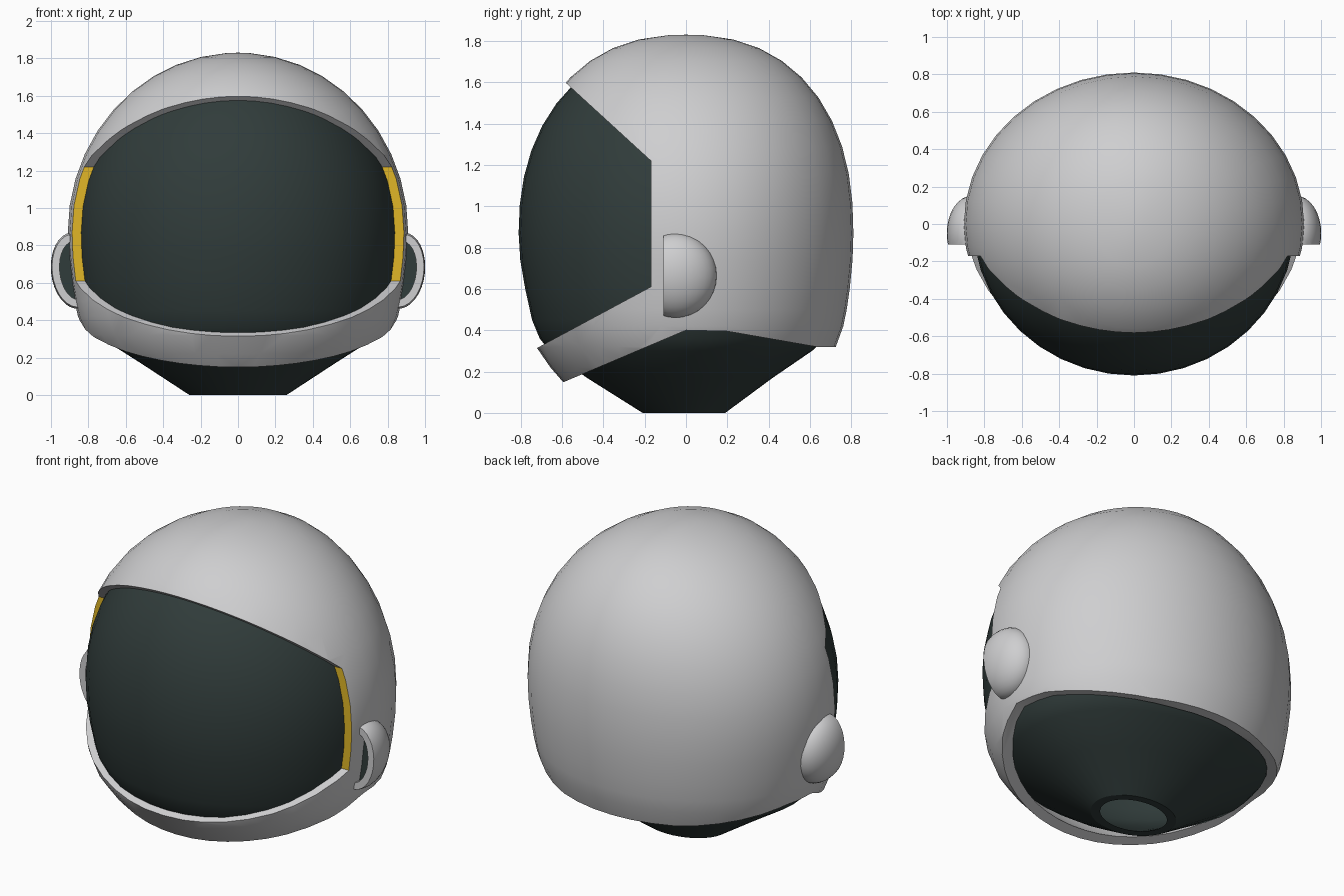
import bpy, bmesh, math
from mathutils import Vector, Matrix

if "Cube" in bpy.data.objects:
    bpy.data.objects.remove(bpy.data.objects["Cube"])


def material(name, rgb):
    m = bpy.data.materials.new(name)
    m.diffuse_color = (*rgb, 1)
    m.use_nodes = True
    m.node_tree.nodes["Principled BSDF"].inputs["Base Color"].default_value = m.diffuse_color
    return m


GREY = material("light grey", (0.62, 0.62, 0.63))
DARK = material("dark glass", (0.03, 0.045, 0.043))
GOLD = material("gold trim", (0.75, 0.47, 0.02))
ZC, SEG = 0.87, 40


def make(name, bm, mats):
    bmesh.ops.recalc_face_normals(bm, faces=bm.faces)
    me = bpy.data.meshes.new(name)
    bm.to_mesh(me)
    bm.free()
    ob = bpy.data.objects.new(name, me)
    bpy.context.collection.objects.link(ob)
    for m in mats:
        me.materials.append(m)
    return ob


def activate(ob):
    bpy.ops.object.select_all(action='DESELECT')
    ob.select_set(True)
    bpy.context.view_layer.objects.active = ob


def smooth(ob, angle=38):
    activate(ob)
    bpy.ops.object.shade_smooth_by_angle(angle=math.radians(angle))


def lathe(name, rings, mats):
    """Elliptical rings (z, x radius, front radius, back radius); zero radius = pole."""
    bm = bmesh.new()
    loops = []
    for z, rx, rf, rb in rings:
        if rx == 0:
            loops.append([bm.verts.new((0, 0, z))])
            continue
        loop = []
        for i in range(SEG):
            a = 2 * math.pi * i / SEG
            s = math.sin(a)
            loop.append(bm.verts.new((rx * math.cos(a), s * (rf if s < 0 else rb), z)))
        loops.append(loop)
    for a, b in zip(loops, loops[1:]):
        if len(a) == len(b) == 1:
            continue
        for i in range(SEG):
            j = (i + 1) % SEG
            if len(b) == 1:
                bm.faces.new((a[i], a[j], b[0]))
            elif len(a) == 1:
                bm.faces.new((a[0], b[j], b[i]))
            else:
                bm.faces.new((a[i], a[j], b[j], b[i]))
    return make(name, bm, mats)


def dome(h, rx, rf, rb, n):
    """Upper half rings; x follows an ellipse, y a slightly fuller curve."""
    out = []
    for k in range(11):
        u = math.sin(math.radians(8.6 * k))
        fx = math.sqrt(1 - u * u)
        fy = (1 - u ** n) ** (1 / n)
        out.append((ZC + h * u, rx * fx, rf * fy, rb * fy))
    return out + [(ZC + h, 0, 0, 0)]


def prism(name, pts):
    """Side profile (y, z) extruded across x, used as a cutter."""
    bm = bmesh.new()
    f = bm.faces.new([bm.verts.new((-1.5, y, z)) for y, z in pts])
    ext = bmesh.ops.extrude_face_region(bm, geom=[f])
    bmesh.ops.translate(bm, vec=(3, 0, 0),
                        verts=[v for v in ext['geom'] if isinstance(v, bmesh.types.BMVert)])
    ob = make(name, bm, [GREY])
    ob.hide_render = True
    return ob


# outer shell
low = [(0.08, 0.64), (0.15, 0.735), (0.22, 0.81), (0.32, 0.895), (0.42, 0.94),
       (0.5, 0.96), (0.6, 0.978), (0.74, 0.995)]
rings = [(z, 0.91 * f, 0.81 * f, 0.81 * f) for z, f in low] + dome(0.96, 0.91, 0.81, 0.81, 2.3)
shell = lathe("helmet_shell", rings, [GREY, GOLD])
activate(shell)
mod = shell.modifiers.new("thickness", 'SOLIDIFY')
mod.thickness = 0.055
mod.offset = -1
bpy.ops.object.modifier_apply(modifier=mod.name)

# face opening and neck opening
cutters = [
    prism("face_cutter", [(-0.17, 0.61), (-0.17, 1.22), (-1.0, 1.98), (-1.0, 0.164)]),
    prism("neck_cutter", [(-1, -0.024), (0, 0.40), (0.2, 0.395), (0.63, 0.32),
                          (1, 0.32), (1, -0.5), (-1, -0.5)]),
]
for c in cutters:
    activate(shell)
    mod = shell.modifiers.new("cut", 'BOOLEAN')
    mod.operation = 'DIFFERENCE'
    mod.solver = 'EXACT'
    mod.object = c
    bpy.ops.object.modifier_apply(modifier=mod.name)
    bpy.data.objects.remove(c)

# gold on the upright side edges of the face opening
for p in shell.data.polygons:
    gold = p.normal.y < -0.99 and abs(p.center.y + 0.17) < 0.005 and abs(p.center.x) > 0.7
    p.material_index = 1 if gold else 0
smooth(shell)

# dark visor and neck liner, one hollow body with a hole underneath
outer = [(0, 0.26, 0.21, 0.19), (0.17, 0.52, 0.48, 0.42), (0.3, 0.725, 0.66, 0.61),
         (0.36, 0.775, 0.708, 0.675), (0.45, 0.81, 0.745, 0.715), (0.6, 0.84, 0.778, 0.74),
         (0.74, 0.856, 0.802, 0.755)] + dome(0.92, 0.86, 0.81, 0.765, 2.2)
inner = [(z if z < ZC else ZC + (z - ZC) * 0.94,
          max(rx - 0.055, rx * 0.6), max(rf - 0.05, rf * 0.6), max(rb - 0.045, rb * 0.6))
         for z, rx, rf, rb in outer]
visor = lathe("visor_and_liner", inner[::-1] + outer, [DARK])
smooth(visor, 30)

# ear pods, open towards the front with a dark recess
for side, label in ((1, "right"), (-1, "left")):
    bm = bmesh.new()
    bmesh.ops.create_uvsphere(bm, u_segments=32, v_segments=16, radius=1)
    bmesh.ops.scale(bm, vec=(0.13, 0.2, 0.205), verts=bm.verts)
    cut = bmesh.ops.bisect_plane(bm, geom=bm.verts[:] + bm.edges[:] + bm.faces[:],
                                 plane_co=(0, -0.06, 0), plane_no=(0, -1, 0), clear_outer=True)
    edges = [e for e in cut['geom_cut'] if isinstance(e, bmesh.types.BMEdge)]
    face = bmesh.ops.contextual_create(bm, geom=edges)['faces'][0]
    bmesh.ops.recalc_face_normals(bm, faces=bm.faces)
    bmesh.ops.inset_region(bm, faces=[face], thickness=0.04)
    ext = bmesh.ops.extrude_face_region(bm, geom=[face])
    if face.is_valid:
        bm.faces.remove(face)
    bmesh.ops.translate(bm, vec=(0, 0.04, 0),
                        verts=[v for v in ext['geom'] if isinstance(v, bmesh.types.BMVert)])
    for f in ext['geom']:
        if isinstance(f, bmesh.types.BMFace):
            f.material_index = 1
    # trim the part buried in the shell
    bmesh.ops.bisect_plane(bm, geom=bm.verts[:] + bm.edges[:] + bm.faces[:],
                           plane_co=(-0.045, 0, 0), plane_no=(-1, 0, 0), clear_outer=True)
    bm.transform(Matrix.Translation(Vector((0.87, -0.05, 0.665)))
                 @ Matrix.Rotation(math.radians(6), 4, 'Y'))
    if side < 0:
        bm.transform(Matrix.Scale(-1, 4, Vector((1, 0, 0))))
    smooth(make("ear_pod_" + label, bm, [GREY, DARK]))
